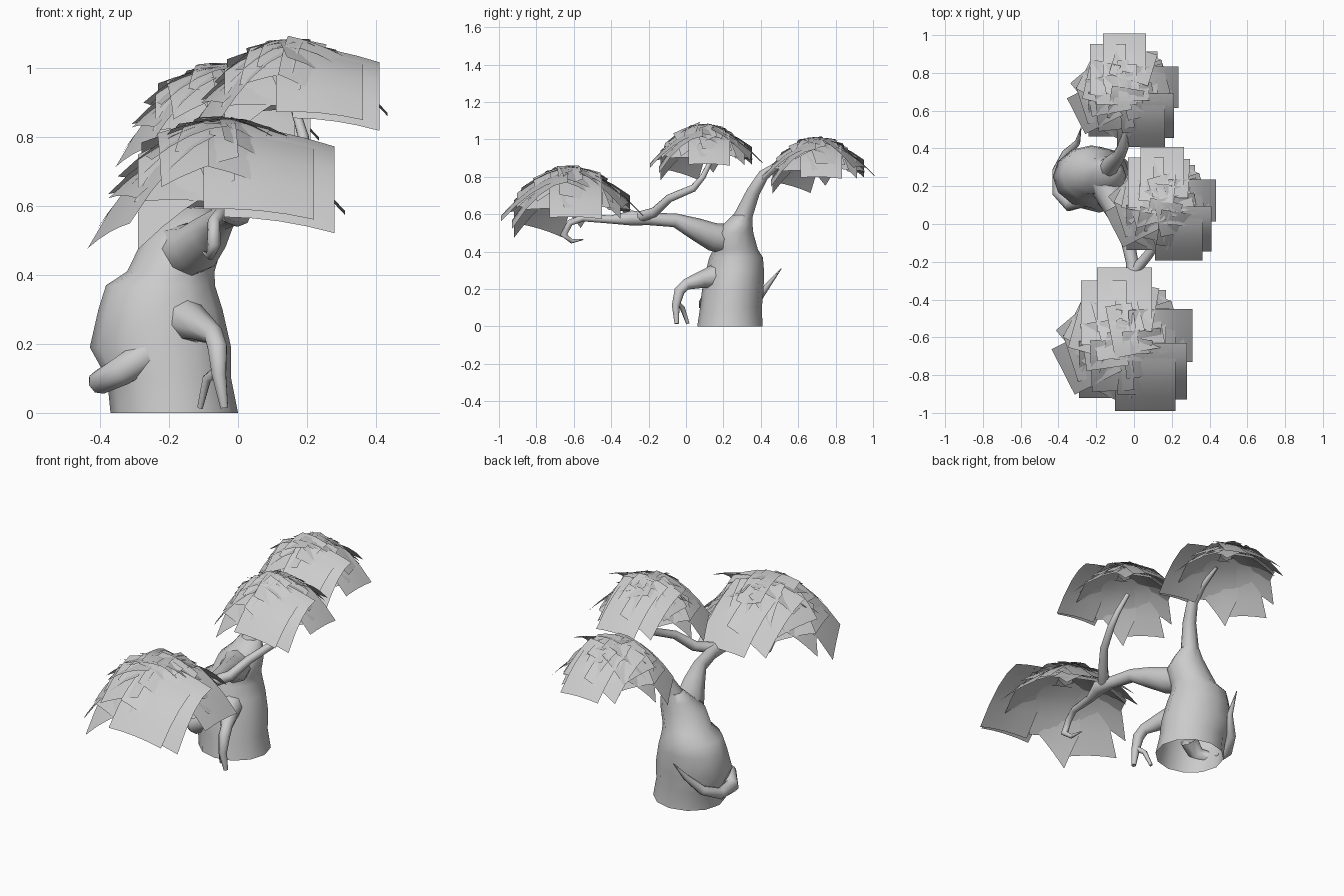
import bpy, bmesh, math, random
from mathutils import Vector

random.seed(4)
cube = bpy.data.objects.get("Cube")
if cube:
    bpy.data.objects.remove(cube, do_unlink=True)

grey = bpy.data.materials.new("plain_grey")
grey.use_nodes = True
grey.diffuse_color = (0.6, 0.6, 0.6, 1)
grey.node_tree.nodes["Principled BSDF"].inputs["Base Color"].default_value = (0.6, 0.6, 0.6, 1)


def finish(name, bm, angle):
    mesh = bpy.data.meshes.new(name)
    bm.to_mesh(mesh)
    bm.free()
    mesh.materials.append(grey)
    obj = bpy.data.objects.new(name, mesh)
    bpy.context.scene.collection.objects.link(obj)
    bpy.ops.object.select_all(action='DESELECT')
    obj.select_set(True)
    bpy.context.view_layer.objects.active = obj
    bpy.ops.object.shade_smooth_by_angle(angle=math.radians(angle))
    return obj


def tube(name, path, sides=8, upright=False):
    """Loft rings along (x, y, z, radius[, radius_y]) points; closed at the tip."""
    bm = bmesh.new()
    pts = [Vector(p[:3]) for p in path]
    side = Vector((1, 0, 0))
    rings = []
    for i, p in enumerate(path):
        if upright:
            u, v = Vector((1, 0, 0)), Vector((0, 1, 0))
        else:
            t = (pts[min(i + 1, len(pts) - 1)] - pts[max(i - 1, 0)]).normalized()
            u = (side - t * side.dot(t)).normalized()
            v = t.cross(u)
            side = u
        ring = []
        for k in range(sides):
            a = math.tau * k / sides
            ring.append(bm.verts.new(pts[i] + u * math.cos(a) * p[3] + v * math.sin(a) * p[-1]))
        rings.append(ring)
    for a, b in zip(rings, rings[1:]):
        for k in range(sides):
            n = (k + 1) % sides
            bm.faces.new((a[k], a[n], b[n], b[k]))
    bm.faces.new(rings[-1])
    return finish(name, bm, 70)


# Trunk, open underneath, with a bulge on one side
tube("trunk", [
    (-.185, .235, 0, .185, .175), (-.20, .24, .1, .18, .165),
    (-.225, .25, .19, .205, .165), (-.225, .262, .3, .18, .155),
    (-.225, .268, .37, .158, .143), (-.195, .265, .41, .127, .12),
    (-.16, .255, .5, .118, .105), (-.14, .28, .55, .085, .075),
    (-.135, .3, .595, .058, .05)], sides=12, upright=True)

# Branches
tube("back_branch", [
    (-.14, .28, .5, .075), (-.125, .31, .6, .048), (-.08, .36, .72, .036),
    (-.055, .415, .81, .03), (-.05, .5, .87, .018), (-.05, .62, .93, .008)])
tube("front_branch", [
    (-.17, .24, .465, .085), (-.12, .14, .48, .075), (-.08, .05, .522, .06),
    (-.04, -.06, .568, .037), (-.01, -.2, .575, .033), (0, -.29, .58, .04),
    (-.03, -.4, .572, .022), (-.05, -.55, .58, .018), (-.07, -.62, .555, .018),
    (-.07, -.655, .49, .02), (-.08, -.61, .455, .012), (-.1, -.55, .465, .003)])
tube("upper_branch", [
    (0, -.25, .585, .03), (.07, -.17, .61, .027), (.13, -.09, .685, .022),
    (.19, .04, .74, .02), (.19, .09, .8, .016), (.16, .14, .9, .012)])

# Roots
tube("front_root", [
    (-.16, .17, .27, .07), (-.11, .08, .25, .045), (-.07, 0, .225, .03),
    (-.06, -.035, .19, .03), (-.055, -.055, .11, .022), (-.04, -.05, .015, .012)])
tube("front_root_toe", [
    (-.06, -.045, .12, .018), (-.09, -.02, .1, .014), (-.11, .01, .015, .009)], sides=6)
tube("side_root", [
    (-.26, .14, .17, .05), (-.34, .11, .12, .045), (-.4, .17, .09, .036),
    (-.405, .28, .09, .03), (-.36, .37, .13, .025), (-.3, .43, .21, .016),
    (-.28, .51, .31, .002)])


def leaf_card(bm, cx, cy, hx, hy, turn, out, drop, lift=0.0, flare=0.0):
    """Rectangular sheet bending down along its outward direction."""
    n = 4
    d = Vector((math.cos(out), math.sin(out)))
    centre = Vector((cx, cy))
    grid = []
    for i in range(n + 1):
        row = []
        for j in range(n + 1):
            a, b = hx * (2 * i / n - 1), hy * (2 * j / n - 1)
            p = centre + Vector((a * math.cos(turn) - b * math.sin(turn),
                                 a * math.sin(turn) + b * math.cos(turn)))
            s = p.dot(d)
            r = math.hypot(s, .55 * p.cross(d))
            z = -.15 * r - 1.2 * r * r - drop * (max(s, 0) / .35) ** 2
            row.append(bm.verts.new((p.x, p.y, z + lift + flare * (s - centre.dot(d)))))
        grid.append(row)
    for i in range(n):
        for j in range(n):
            bm.faces.new((grid[i][j], grid[i + 1][j], grid[i + 1][j + 1], grid[i][j + 1]))


# Rim sheets: centre x, y, half width, half depth, turn, outward direction, drop
RIM = [(0, .22, .145, .17, 0, 90, 0), (.1, .12, .12, .15, 0, 50, .06),
       (.2, .03, .16, .14, 0, 0, .03), (.17, -.16, .16, .15, 0, 270, .14),
       (.11, -.21, .16, .16, 0, 270, .02), (-.1, -.15, .14, .15, 0, 235, .1),
       (-.11, .15, .12, .17, 0, 125, .01), (-.2, -.1, .14, .135, 27, 195, .1),
       (-.21, .03, .1, .12, 40, 180, .08)]


def canopy(name, centre, scale):
    bm = bmesh.new()
    for k, (x, y, hx, hy, turn, out, drop) in enumerate(RIM):
        leaf_card(bm, x, y, hx, hy, math.radians(turn), math.radians(out), drop,
                  lift=-.006 * (k % 3))
    # Flatter sheets stacked inside the dome
    for k in range(8):
        a = math.tau * (k + .4) / 8
        leaf_card(bm, .17 * math.cos(a), .17 * math.sin(a), .13, .13, a, a, .02,
                  lift=-.03 - .012 * (k % 3))
    # Large overlapping sheets on the crown, some lifting at the inner edge
    for k in range(12):
        a, r = k * 2.4, .06 + .012 * k
        leaf_card(bm, r * math.cos(a), r * math.sin(a), random.uniform(.1, .14),
                  random.uniform(.1, .14), random.uniform(-.3, .3), a, .02,
                  lift=random.uniform(-.004, .008), flare=random.uniform(-.2, 0))
    obj = finish(name, bm, 60)
    obj.location = centre
    obj.scale = (scale, scale, scale)


canopy("front_canopy", (-.05, -.62, .84), 1)
canopy("middle_canopy", (.15, .1, 1.07), .79)
canopy("back_canopy", (-.05, .7, 1.0), .79)
